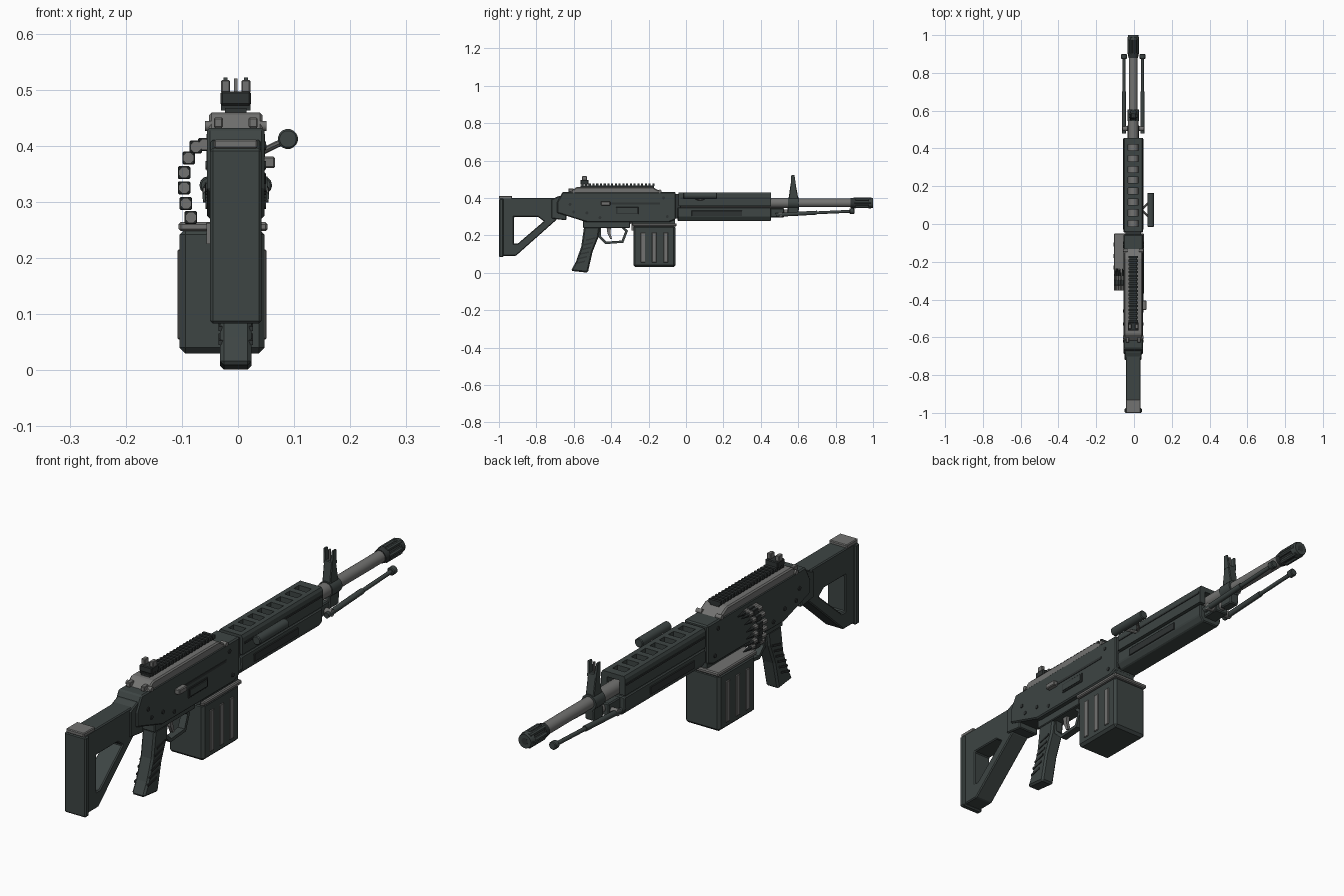
import bpy, bmesh, math
from mathutils import Vector

CX = -0.004  # centre line of the body


def material(name, rgb):
    m = bpy.data.materials.new(name)
    m.diffuse_color = (*rgb, 1)
    return m


BODY = material("dark green grey", (0.047, 0.059, 0.057))
DARK = material("near black", (0.028, 0.033, 0.033))
GREY = material("steel grey", (0.17, 0.17, 0.165))


def finish(name, bm, mat, bevel=0.0):
    bmesh.ops.recalc_face_normals(bm, faces=bm.faces)
    if bevel:
        edges = [e for e in bm.edges if len(e.link_faces) == 2 and e.calc_face_angle(0) > 0.5]
        bmesh.ops.bevel(bm, geom=edges, offset=bevel, segments=1, affect='EDGES')
    me = bpy.data.meshes.new(name)
    bm.to_mesh(me)
    bm.free()
    me.materials.append(mat)
    ob = bpy.data.objects.new(name, me)
    bpy.context.collection.objects.link(ob)
    return ob


def loft(name, a, b, mat, bevel=0.0):
    """Solid between two matching 3D outlines."""
    bm = bmesh.new()
    va, vb = [bm.verts.new(p) for p in a], [bm.verts.new(p) for p in b]
    bm.faces.new(va)
    bm.faces.new(vb)
    for i in range(len(a)):
        j = (i + 1) % len(a)
        bm.faces.new((va[i], va[j], vb[j], vb[i]))
    return finish(name, bm, mat, bevel)


def side(name, pts, hw, mat, bevel=0.0, cx=CX):
    """Side profile (y, z) extruded to half width hw."""
    return loft(name, [(cx - hw, *p) for p in pts], [(cx + hw, *p) for p in pts], mat, bevel)


def front(name, pts, y0, y1, mat, bevel=0.0):
    """Cross-section (x from centre line, z) extruded along y."""
    return loft(name, [(CX + x, y0, z) for x, z in pts], [(CX + x, y1, z) for x, z in pts], mat, bevel)


def box(name, x0, x1, y0, y1, z0, z1, mat, bevel=0.0):
    return side(name, [(y0, z0), (y1, z0), (y1, z1), (y0, z1)], (x1 - x0) / 2, mat, bevel, (x0 + x1) / 2)


def frame(name, outer, inner, hw, mat, bevel=0.0):
    """Side profile with a hole; both outlines have equal point counts."""
    bm = bmesh.new()
    loops = [[bm.verts.new((CX + s * hw, *p)) for p in pts] for s in (-1, 1) for pts in (outer, inner)]
    ol, il, orr, ir = loops
    n = len(outer)
    for i in range(n):
        j = (i + 1) % n
        for a, b in ((ol, il), (il, ir), (ir, orr), (orr, ol)):
            bm.faces.new((a[i], a[j], b[j], b[i]))
    return finish(name, bm, mat, bevel)


def rod(name, p0, p1, r, mat, n=16, r2=None, bevel=0.0):
    p0, p1 = Vector(p0), Vector(p1)
    d = p1 - p0
    u = d.cross(Vector((0, 0, 1)) if abs(d.normalized().z) < 0.9 else Vector((0, 1, 0))).normalized()
    v = d.normalized().cross(u)
    angs = [math.tau * (i + 0.5) / n for i in range(n)]
    ring = lambda c, q: [c + (u * math.cos(t) + v * math.sin(t)) * q for t in angs]
    ob = loft(name, ring(p0, r), ring(p1, r if r2 is None else r2), mat, bevel)
    if n > 8:
        ob.data.shade_smooth()
        ob.data.set_sharp_from_angle(angle=math.radians(35))
    return ob


# Stock: open frame, butt plate and hinged cap
frame("stock_frame",
      [(-0.99, 0.40), (-0.69, 0.40), (-0.69, 0.285), (-0.91, 0.09), (-0.99, 0.09)],
      [(-0.92, 0.298), (-0.79, 0.298), (-0.76, 0.275), (-0.90, 0.155), (-0.92, 0.155)], 0.039, BODY, 0.004)
box("butt_plate", CX - 0.046, CX + 0.046, -1.0, -0.975, 0.083, 0.396, BODY, 0.005)
box("stock_cap", CX - 0.039, CX + 0.039, -1.0, -0.93, 0.395, 0.411, GREY, 0.003)
side("stock_hinge", [(-0.72, 0.392), (-0.68, 0.41), (-0.64, 0.41), (-0.64, 0.28), (-0.72, 0.29)], 0.045, BODY, 0.004)

# Receiver and its lower housing
side("receiver", [(-0.69, 0.375), (-0.66, 0.432), (-0.055, 0.432), (-0.055, 0.285), (-0.09, 0.27),
                  (-0.53, 0.27), (-0.69, 0.32)], 0.051, BODY, 0.005)
box("trigger_housing", CX - 0.03, CX + 0.03, -0.55, -0.30, 0.24, 0.285, BODY, 0.003)
box("receiver_neck", CX - 0.04, CX + 0.04, -0.08, -0.03, 0.29, 0.42, DARK)
box("ejection_port", 0.04, 0.050, -0.375, -0.255, 0.313, 0.352, DARK, 0.002)
box("ejection_cover", 0.045, 0.053, -0.367, -0.263, 0.320, 0.345, BODY)
box("bolt_slot", 0.04, 0.049, -0.44, -0.14, 0.365, 0.375, DARK)
box("bolt_knob", 0.04, 0.066, -0.455, -0.405, 0.36, 0.381, GREY, 0.003)
for s in (-1, 1):
    for y, z in ((-0.62, 0.365), (-0.60, 0.325), (-0.53, 0.32), (-0.46, 0.295), (-0.12, 0.40), (-0.10, 0.30)):
        rod("receiver_pin", (CX + s * 0.045, y, z), (CX + s * 0.054, y, z), 0.008, DARK, 12)
    for y in (-0.60, -0.14):
        rod("cover_pin", (CX + s * 0.03, y, 0.435), (CX + s * 0.055, y, 0.435), 0.009, GREY, 12)

# Top cover with toothed rail
side("top_cover", [(-0.625, 0.425), (-0.585, 0.459), (-0.18, 0.459), (-0.125, 0.428), (-0.125, 0.42), (-0.625, 0.42)],
     0.048, GREY, 0.005)
for s in (-1, 1):
    box("cover_clip", CX + s * 0.031 - 0.008, CX + s * 0.031 + 0.008, -0.628, -0.60, 0.432, 0.45, GREY, 0.002)
box("rail_base", CX - 0.019, CX + 0.019, -0.565, -0.17, 0.455, 0.467, DARK)
for i in range(20):
    y = -0.56 + i * 0.02
    box("rail_tooth", CX - 0.026, CX + 0.026, y, y + 0.011, 0.463, 0.476, DARK)

# Rear sight
box("rear_sight_base", CX - 0.027, CX + 0.027, -0.565, -0.52, 0.472, 0.497, DARK, 0.003)
for s in (-1, 1):
    box("rear_sight_ear", CX + s * 0.018 - 0.008, CX + s * 0.018 + 0.008, -0.555, -0.53, 0.494, 0.517, GREY, 0.002)

# Pistol grip with finger ribs
side("grip", [(-0.545, 0.245), (-0.46, 0.245), (-0.468, 0.19), (-0.50, 0.11), (-0.525, 0.0), (-0.615, 0.01),
              (-0.588, 0.06), (-0.56, 0.14)], 0.028, BODY, 0.007)
for i in range(6):
    y, z = -0.568 + i * 0.011, 0.045 + i * 0.025
    side("grip_rib", [(y - 0.022, z), (y + 0.028, z + 0.012), (y + 0.028, z + 0.02), (y - 0.022, z + 0.008)], 0.031, DARK)

# Trigger and guard
frame("trigger_guard", [(-0.47, 0.25), (-0.34, 0.25), (-0.31, 0.225), (-0.335, 0.16), (-0.43, 0.153), (-0.468, 0.19)],
      [(-0.455, 0.24), (-0.345, 0.24), (-0.325, 0.222), (-0.344, 0.172), (-0.425, 0.166), (-0.455, 0.195)],
      0.014, BODY)
side("trigger", [(-0.425, 0.245), (-0.40, 0.245), (-0.405, 0.215), (-0.395, 0.18), (-0.405, 0.18), (-0.42, 0.21)],
     0.007, GREY)

# Ammunition box with lid and side ribs
box("ammo_box", -0.104, 0.047, -0.282, -0.057, 0.03, 0.252, BODY, 0.01)
box("ammo_box_lid", -0.106, 0.053, -0.287, -0.05, 0.248, 0.264, GREY, 0.004)
box("ammo_box_latch", -0.056, -0.048, -0.291, -0.28, 0.225, 0.262, GREY)
box("magazine_well", CX - 0.045, CX + 0.045, -0.29, -0.06, 0.255, 0.285, BODY)
for y in (-0.23, -0.17, -0.108):
    for x in (-0.104, 0.047):
        box("ammo_box_rib", x - 0.004, x + 0.004, y - 0.012, y + 0.012, 0.055, 0.215, GREY, 0.002)

# Ammunition belt
for x, z in ((-0.084, 0.272), (-0.093, 0.297), (-0.096, 0.325), (-0.096, 0.352), (-0.088, 0.378),
             (-0.075, 0.398), (-0.060, 0.402)):
    rod("round_casing", (x, -0.353, z), (x, -0.275, z), 0.0105, GREY, 8)
    rod("round_tip", (x, -0.275, z), (x, -0.235, z), 0.008, DARK, 8, 0.002)
    box("belt_link", x - 0.011, x + 0.011, -0.325, -0.295, z - 0.0115, z + 0.0115, DARK, 0.002)

# Upper handguard: open ladder over the barrel
for s in (-1, 1):
    front("heat_shield_side", [(s * 0.027, 0.43), (s * 0.046, 0.43), (s * 0.052, 0.42), (s * 0.052, 0.356), (s * 0.027, 0.356)],
          -0.04, 0.455, BODY)
    box("heat_shield_strip", CX + s * 0.052 - 0.003, CX + s * 0.052 + 0.003, -0.03, 0.45, 0.395, 0.402, DARK)
edges = [-0.04] + [y for k in range(8) for y in (-0.014 + k * 0.0575, 0.018 + k * 0.0575)] + [0.455]
for a, b in zip(edges[::2], edges[1::2]):
    box("heat_shield_bar", CX - 0.03, CX + 0.03, a, b, 0.41, 0.43, BODY)

# Lower handguard
front("lower_handguard", [(-0.05, 0.349), (0.05, 0.349), (0.052, 0.30), (0.036, 0.276), (-0.036, 0.276), (-0.052, 0.30)],
      -0.045, 0.455, BODY, 0.004)
for s in (-1, 1):
    box("handguard_panel", CX + s * 0.052 - 0.003, CX + s * 0.052 + 0.003, 0.03, 0.30, 0.302, 0.332, DARK, 0.001)

# Carrying handle on the right side
rod("carry_handle", (0.089, -0.015, 0.412), (0.089, 0.165, 0.412), 0.018, BODY, 16, bevel=0.003)
for y in (0.03, 0.12):
    rod("carry_handle_arm", (0.04, 0.075, 0.388), (0.085, y, 0.410), 0.006, GREY, 8)

# Barrel, gas tube and muzzle
BZ = 0.373
rod("barrel_rear", (CX, -0.06, BZ), (CX, 0.56, BZ), 0.027, GREY, 20)
rod("barrel_front", (CX, 0.56, BZ), (CX, 0.90, BZ), 0.023, GREY, 20)
rod("gas_tube", (CX, 0.44, 0.322), (CX, 0.60, 0.322), 0.016, GREY, 16)
rod("muzzle_collar", (CX, 0.88, BZ), (CX, 0.905, BZ), 0.026, DARK, 16, 0.03)
rod("muzzle_core", (CX, 0.90, BZ), (CX, 0.992, BZ), 0.023, DARK, 16)
for i in range(6):
    t = math.tau * i / 6
    rod("muzzle_prong", (CX + 0.023 * math.cos(t), 0.90, BZ + 0.023 * math.sin(t)),
        (CX + 0.023 * math.cos(t), 0.99, BZ + 0.023 * math.sin(t)), 0.009, BODY, 8)
rod("muzzle_ring", (CX, 0.975, BZ), (CX, 1.0, BZ), 0.031, BODY, 16, 0.027)
rod("muzzle_bore", (CX, 0.99, BZ), (CX, 1.0005, BZ), 0.013, DARK, 16)

# Front sight tower
rod("gas_block", (CX, 0.545, BZ), (CX, 0.605, BZ), 0.031, BODY, 16)
side("gas_block_lower", [(0.54, 0.302), (0.60, 0.302), (0.605, 0.36), (0.545, 0.36)], 0.02, BODY, 0.004)
side("sight_tower", [(0.547, 0.385), (0.603, 0.385), (0.585, 0.48), (0.56, 0.48)], 0.018, BODY, 0.003)
box("sight_post", CX - 0.003, CX + 0.003, 0.568, 0.576, 0.475, 0.52, GREY)
for s in (-1, 1):
    loft("sight_wing", [(CX + s * a, y, 0.465) for a, y in ((0.008, 0.56), (0.019, 0.56), (0.019, 0.588), (0.008, 0.588))],
         [(CX + s * a, y, 0.522) for a, y in ((0.015, 0.563), (0.022, 0.563), (0.022, 0.58), (0.015, 0.58))], BODY)

# Folded bipod
rod("bipod_pivot", (CX - 0.058, 0.505, 0.312), (CX + 0.058, 0.505, 0.312), 0.014, GREY, 12)
box("bipod_mount", CX - 0.03, CX + 0.03, 0.45, 0.525, 0.296, 0.345, BODY, 0.004)
for s in (-1, 1):
    x = CX + s * 0.049
    rod("bipod_leg_upper", (x, 0.48, 0.309), (x, 0.70, 0.321), 0.011, BODY, 12)
    rod("bipod_leg_lower", (x, 0.69, 0.320), (x, 0.89, 0.329), 0.008, BODY, 12)
    rod("bipod_foot", (x, 0.875, 0.329), (x, 0.900, 0.330), 0.016, BODY, 12, bevel=0.003)
